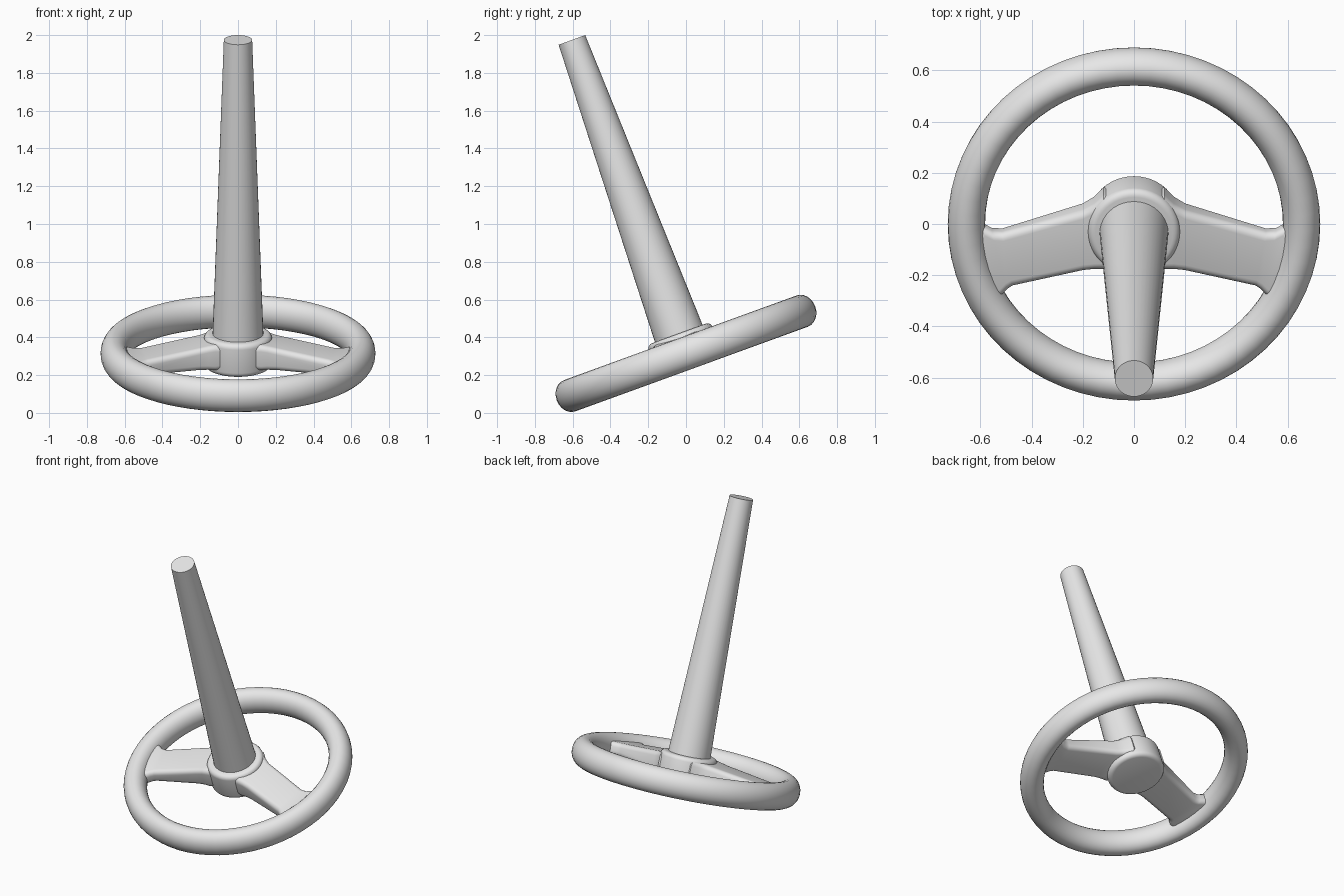
import bpy, bmesh
from math import sin, cos, pi, radians
from mathutils import Matrix

cube = bpy.data.objects.get("Cube")
if cube:
    bpy.data.objects.remove(cube, do_unlink=True)

grey = bpy.data.materials.new("plain_grey")
grey.use_nodes = True
grey.diffuse_color = (0.8, 0.8, 0.8, 1)
grey.node_tree.nodes["Principled BSDF"].inputs["Base Color"].default_value = (0.8, 0.8, 0.8, 1)

# Every part is built around the wheel axis, then tilted together
TILT = Matrix.Translation((0, 0, 0.315)) @ Matrix.Rotation(radians(20), 4, "X")


def loft(name, rings, closed=False):
    """Skin a list of equal rings; cap the ends unless the loft is closed."""
    bm = bmesh.new()
    loops = [[bm.verts.new(p) for p in ring] for ring in rings]
    n = len(loops[0])
    for a, b in zip(loops, loops[1:] + (loops[:1] if closed else [])):
        for i in range(n):
            j = (i + 1) % n
            bm.faces.new((a[i], a[j], b[j], b[i]))
    if not closed:
        bm.faces.new(loops[0])
        bm.faces.new(loops[-1])
    bmesh.ops.recalc_face_normals(bm, faces=bm.faces)
    mesh = bpy.data.meshes.new(name)
    bm.to_mesh(mesh)
    bm.free()
    mesh.materials.append(grey)
    obj = bpy.data.objects.new(name, mesh)
    bpy.context.collection.objects.link(obj)
    obj.matrix_world = TILT
    bpy.ops.object.select_all(action="DESELECT")
    obj.select_set(True)
    bpy.context.view_layer.objects.active = obj
    bpy.ops.object.shade_smooth_by_angle(angle=radians(40))
    return obj


def circle(radius, height, steps):
    return [(radius * cos(2 * pi * i / steps), radius * sin(2 * pi * i / steps), height)
            for i in range(steps)]


# Rim: oval section swept round the axis
rim_rings = []
for k in range(24):
    a = 2 * pi * k / 24
    rim_rings.append(circle(0.655 + 0.073 * cos(a), 0.088 * sin(a), 64))
loft("rim", rim_rings, closed=True)

# Hub: short drum with rounded edges
ROUND = 0.028
hub_rings = []
for base, start in ((-0.075 + ROUND, -pi / 2), (0.112 - ROUND, 0)):
    for k in range(6):
        a = start + k * pi / 10
        hub_rings.append(circle(0.152 + ROUND * cos(a), base + ROUND * sin(a), 48))
loft("hub", hub_rings)

# Column: long tapered shaft
loft("column", [circle(0.135, 0.09, 40), circle(0.075, 1.766, 40)])

# Spokes: front x, back x, front y, back y, bottom, top at each station
STATIONS = (
    (0.02, 0.02, -0.13, 0.12, -0.04, 0.085),
    (0.12, 0.12, -0.16, 0.145, -0.045, 0.097),
    (0.155, 0.155, -0.162, 0.108, -0.042, 0.092),
    (0.2, 0.2, -0.17, 0.08, -0.04, 0.084),
    (0.475, 0.515, -0.247, -0.024, -0.04, 0.048),
    (0.495, 0.555, -0.262, -0.022, -0.04, 0.046),
    (0.515, 0.59, -0.285, -0.003, -0.04, 0.046),
    (0.56, 0.64, -0.31, 0.0, -0.04, 0.046),
)


def rounded_section(side, x_front, x_back, front, back, bottom, top, r=0.03):
    points = []
    corners = ((back - r, top - r), (front + r, top - r),
               (front + r, bottom + r), (back - r, bottom + r))
    for q, (cy, cz) in enumerate(corners):
        for k in range(6):
            a = q * pi / 2 + k * pi / 10
            y, z = cy + r * cos(a), cz + r * sin(a)
            x = x_front + (x_back - x_front) * (y - front) / (back - front)
            points.append((side * x, y, z))
    return points


for name, side in (("left_spoke", 1), ("right_spoke", -1)):
    loft(name, [rounded_section(side, *s) for s in STATIONS])
